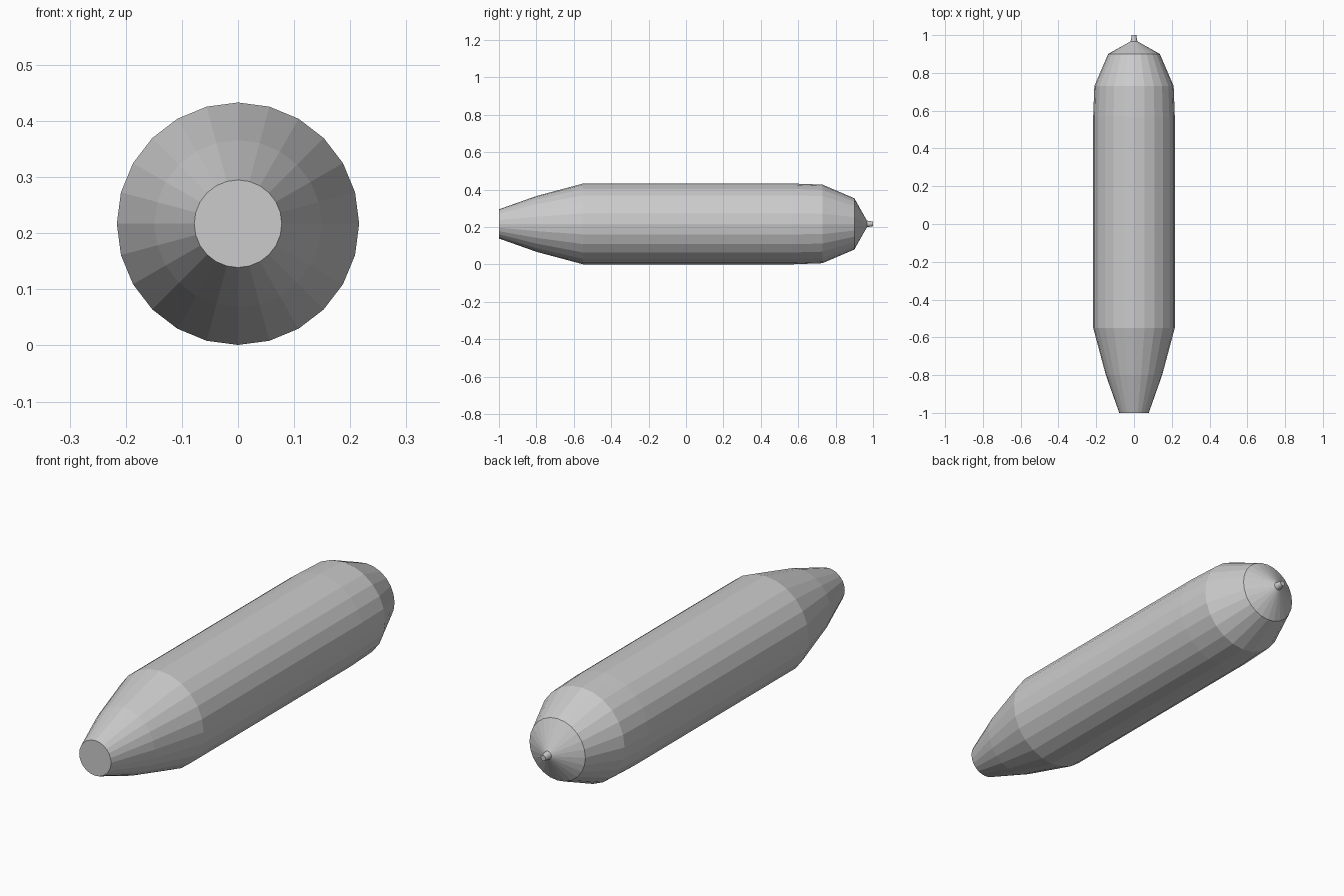
import bpy, math

if "Cube" in bpy.data.objects:
    bpy.data.objects.remove(bpy.data.objects["Cube"])

SIDES = 24
AXIS_Z = 0.217

grey = bpy.data.materials.new("plain grey")
grey.diffuse_color = (0.6, 0.6, 0.6, 1)
grey.use_nodes = True
grey.node_tree.nodes["Principled BSDF"].inputs["Base Color"].default_value = grey.diffuse_color


def lathe(name, profile):
    """Closed flat-faced solid turned around the y axis from (y, radius) pairs."""
    verts, faces = [], []
    for y, r in profile:
        for i in range(SIDES):
            a = 2 * math.pi * i / SIDES
            verts.append((r * math.sin(a), y, AXIS_Z + r * math.cos(a)))
    for k in range(len(profile) - 1):
        for i in range(SIDES):
            j = (i + 1) % SIDES
            a, b = k * SIDES, (k + 1) * SIDES
            faces.append((a + i, b + i, b + j, a + j))
    last = (len(profile) - 1) * SIDES
    faces.append(tuple(range(SIDES)))
    faces.append(tuple(last + i for i in reversed(range(SIDES))))
    mesh = bpy.data.meshes.new(name)
    mesh.from_pydata(verts, [], faces)
    mesh.materials.append(grey)
    obj = bpy.data.objects.new(name, mesh)
    bpy.context.collection.objects.link(obj)
    return obj


# Long hull: blunt tapered front end, straight middle, rounded rear, conical
# end and small nub, all in one turned profile
lathe("hull", [
    (-1.0, 0.078), (-0.8, 0.149), (-0.55, 0.216),
    (0.57, 0.216), (0.73, 0.210), (0.90, 0.137),
    (0.967, 0.018), (1.0, 0.012),
])

# Recalculate normals outward
import bmesh
for obj in bpy.context.collection.objects:
    bm = bmesh.new()
    bm.from_mesh(obj.data)
    bmesh.ops.recalc_face_normals(bm, faces=bm.faces)
    bm.to_mesh(obj.data)
    bm.free()
